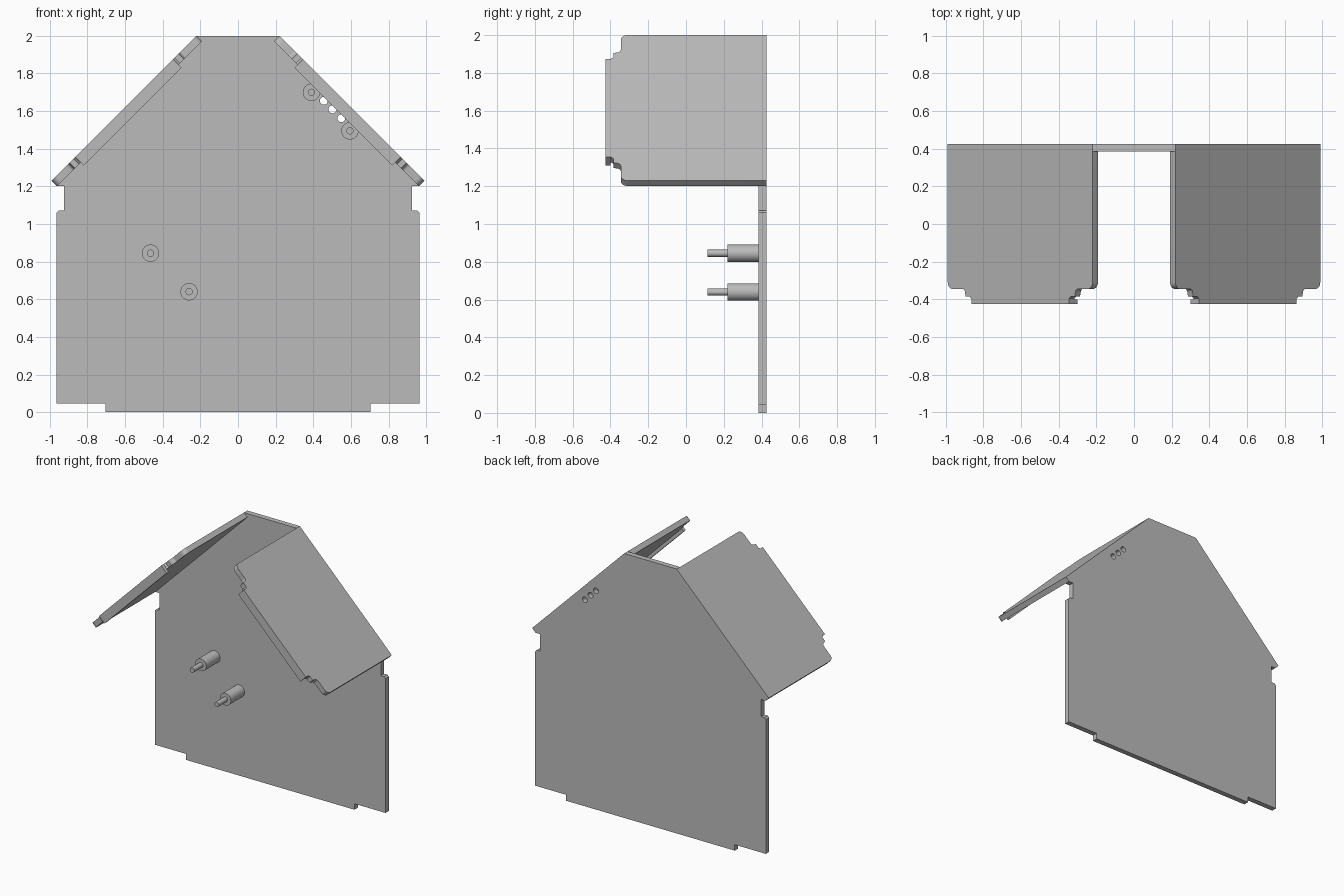
import bpy, bmesh, math
from mathutils import Vector

cube = bpy.data.objects.get("Cube")
if cube:
    bpy.data.objects.remove(cube, do_unlink=True)

grey = bpy.data.materials.new("plain grey")
grey.use_nodes = True
colour = (0.5, 0.5, 0.5, 1)
grey.diffuse_color = colour
grey.node_tree.nodes["Principled BSDF"].inputs["Base Color"].default_value = colour

BACK, WALL, FRONT = 0.425, 0.385, -0.425
R = math.sqrt(0.5)


def circle(cx, cz, r, n=24):
    return [(cx + r * math.cos(math.tau * i / n), cz + r * math.sin(math.tau * i / n))
            for i in range(n)]


def arc(cx, cy, r, start, end, n=6):
    """Points along an arc, angles in degrees."""
    angles = [math.radians(start + (end - start) * i / n) for i in range(n + 1)]
    return [(cx + r * math.cos(a), cy + r * math.sin(a)) for a in angles]


def slab(name, loops, near, far, place, mirror=False):
    """Fill the outline (further loops are holes), extrude near to far."""
    bm = bmesh.new()
    edges = []
    for loop in loops:
        verts = [bm.verts.new(place(u, v, near)) for u, v in loop]
        edges += [bm.edges.new((a, b)) for a, b in zip(verts, verts[1:] + verts[:1])]
    if len(loops) == 1:
        bm.faces.new(verts)
    else:
        bmesh.ops.triangle_fill(bm, edges=edges, use_beauty=True)
    step = place(0, 0, far) - place(0, 0, near)
    out = bmesh.ops.extrude_face_region(bm, geom=bm.faces[:], use_keep_orig=True)
    moved = [g for g in out["geom"] if isinstance(g, bmesh.types.BMVert)]
    bmesh.ops.translate(bm, verts=moved, vec=step)
    bmesh.ops.recalc_face_normals(bm, faces=bm.faces[:])
    mesh = bpy.data.meshes.new(name)
    bm.to_mesh(mesh)
    bm.free()
    mesh.materials.append(grey)
    obj = bpy.data.objects.new(name, mesh)
    bpy.context.collection.objects.link(obj)
    if mirror:
        obj.modifiers.new("Mirror", "MIRROR").use_axis[0] = True
    bpy.ops.object.select_all(action="DESELECT")
    obj.select_set(True)
    bpy.context.view_layer.objects.active = obj
    bpy.ops.object.shade_smooth_by_angle(angle=math.radians(30))
    return obj


def upright(x, z, y):
    return Vector((x, y, z))


def on_roof(s, y, depth):
    """s runs down the slope from the top edge, depth goes inwards."""
    return Vector((0.22 + (s - depth) * R, y, 2.0 - (s + depth) * R))


# Gable wall with bottom tab, side notches and three small holes
half = [(0.705, 0), (0.705, 0.045), (0.965, 0.045), (0.965, 1.06), (0.953, 1.072),
        (0.925, 1.072), (0.925, 1.202), (0.962, 1.202), (0.99, 1.23), (0.22, 2.0)]
outline = half + [(-x, z) for x, z in reversed(half)]
holes = [circle(x, 2.111 - x, 0.021) for x in (0.456, 0.502, 0.549)]
slab("gable_wall", [outline] + holes, WALL, BACK, upright)

# Sloping roof panels with a stepped front tab
LENGTH = 0.77 / R
panel = ([(0, WALL)] + arc(0.035, -0.31, 0.035, 180, 270)
         + [(0.11, -0.345)] + arc(0.11, -0.365, 0.02, 90, 0, 4)
         + [(0.135, -0.385), (0.165, -0.385), (0.177, -0.397), (0.177, FRONT),
            (0.912, FRONT), (0.912, -0.397), (0.924, -0.385), (0.954, -0.385)]
         + arc(0.979, -0.365, 0.02, 180, 90, 4)
         + arc(LENGTH - 0.035, -0.31, 0.035, 270, 360) + [(LENGTH, WALL)])
slab("roof_panels", [panel], 0, 0.04, on_roof, mirror=True)

# Lip turned inwards along the front of each panel
lip = [(0.177, FRONT), (0.912, FRONT), (0.912, -0.4), (0.177, -0.4)]
slab("roof_lips", [lip], 0.04, 0.064, on_roof, mirror=True)

# Stepped pegs standing out from the wall
pegs = {"lower_right": (-0.465, 0.845), "bottom_right": (-0.26, 0.64),
        "upper_left": (0.39, 1.70), "middle_left": (0.595, 1.495)}
for label, (x, z) in pegs.items():
    slab("peg_base_" + label, [circle(x, z, 0.046, 32)], WALL, 0.22, upright)
    slab("peg_pin_" + label, [circle(x, z, 0.019, 24)], 0.22, 0.115, upright)
